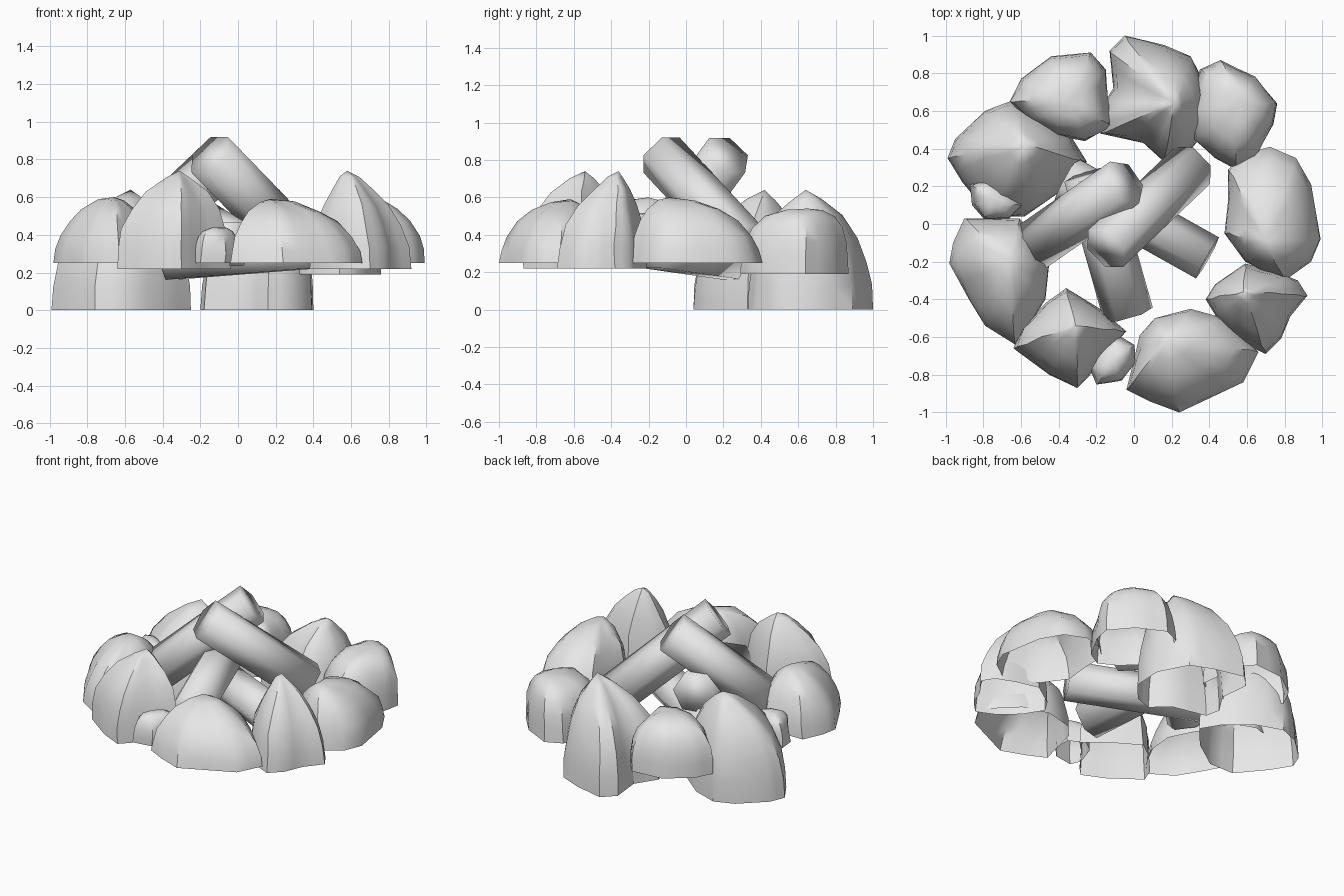
import bpy, bmesh, math
from mathutils import Matrix, Vector, noise

old = bpy.data.objects.get("Cube")
if old:
    bpy.data.objects.remove(old)

GREY = (0.8, 0.8, 0.8, 1)
grey = bpy.data.materials.new("pale_grey")
grey.use_nodes = True
grey.diffuse_color = GREY
grey.node_tree.nodes["Principled BSDF"].inputs["Base Color"].default_value = GREY

# Profiles: (height fraction, width fraction) from the open base to the peak
DOME = [(0, 1), (.25, .99), (.5, .94), (.72, .83), (.88, .64), (.97, .34)]
SLAB = [(0, 1), (.2, .97), (.42, .89), (.65, .74), (.82, .54), (.95, .27)]
BOULDER = [(0, 1), (.2, .98), (.4, .92), (.6, .78), (.78, .54), (.92, .24)]
PEAK = [(0, 1), (.22, .96), (.45, .84), (.65, .65), (.82, .4), (.94, .17)]


def finish(name, bm, angle):
    bmesh.ops.recalc_face_normals(bm, faces=bm.faces)
    mesh = bpy.data.meshes.new(name)
    bm.to_mesh(mesh)
    bm.free()
    mesh.materials.append(grey)
    obj = bpy.data.objects.new(name, mesh)
    bpy.context.collection.objects.link(obj)
    bpy.ops.object.select_all(action='DESELECT')
    obj.select_set(True)
    bpy.context.view_layer.objects.active = obj
    bpy.ops.object.shade_smooth_by_angle(angle=math.radians(angle))


def rock(name, base, peak, profile, outline):
    """Hollow stone, open underneath, whose outline shrinks toward its peak."""
    bm = bmesh.new()
    summit = Vector(peak)
    corners = [Vector((x, y, base)) for x, y in outline]
    foot = []
    for here, after in zip(corners, corners[1:] + corners[:1]):
        foot += [here, (here + after) / 2]
    rings = []
    for height, width in profile:
        ring = []
        for point in foot:
            p = summit.lerp(point, width)
            p.z = base + (summit.z - base) * height
            if height:
                p += noise.noise_vector(p * 8) * .012
            ring.append(bm.verts.new(p))
        rings.append(ring)
    tip = bm.verts.new(summit)
    count = len(foot)
    for s in range(count):
        n = (s + 1) % count
        for low, high in zip(rings, rings[1:]):
            bm.faces.new((low[s], low[n], high[n], high[s]))
        bm.faces.new((rings[-1][s], rings[-1][n], tip))
    finish(name, bm, 40)


def log(name, start, end, radius=.135):
    """Six-sided log between two points, lying on a flat side."""
    start, end = Vector(start), Vector(end)
    axis = end - start
    bm = bmesh.new()
    bmesh.ops.create_cone(bm, cap_ends=True, segments=6, radius1=radius,
                          radius2=radius, depth=axis.length)
    matrix = axis.to_track_quat('Z', 'Y').to_matrix().to_4x4()
    matrix.translation = (start + end) / 2
    bm.transform(matrix @ Matrix.Rotation(math.pi / 6, 4, 'Z'))
    finish(name, bm, 95)


# Stones around the ring
rock("back_right_dome", .19, (-.35, .64, .53), DOME,
     [(-.66, .65), (-.6, .77), (-.44, .89), (-.23, .91), (-.15, .82), (-.14, .68),
      (-.12, .52), (-.26, .44), (-.42, .47), (-.56, .55)])
rock("back_boulder", 0, (.22, .64, .64), BOULDER,
     [(-.05, 1), (.16, .95), (.3, .89), (.4, .7), (.39, .5), (.28, .37), (.16, .33),
      (.05, .43), (-.18, .48), (-.2, .58), (-.11, .72), (-.13, .92)])
rock("back_left_dome", .19, (.57, .65, .54), DOME,
     [(.29, .6), (.35, .82), (.46, .87), (.64, .78), (.76, .64), (.74, .53),
      (.64, .35), (.54, .29), (.43, .35), (.32, .45)])
rock("left_slab", .25, (.7, -.09, .6), SLAB,
     [(.5, .13), (.5, .29), (.59, .37), (.72, .41), (.86, .35), (.94, .21),
      (.99, -.08), (.94, -.2), (.8, -.3), (.59, -.2), (.48, -.05)])
rock("front_left_peak", .22, (.58, -.36, .74), PEAK,
     [(.43, -.32), (.59, -.21), (.75, -.25), (.87, -.3), (.92, -.38), (.83, -.49),
      (.78, -.61), (.7, -.69), (.59, -.64), (.46, -.53), (.38, -.4)])
rock("front_slab", .25, (.17, -.62, .59), SLAB,
     [(-.04, -.88), (0, -.72), (.03, -.59), (.11, -.5), (.3, -.45), (.48, -.5),
      (.66, -.68), (.58, -.84), (.41, -.92), (.24, -1), (.08, -.94)])
rock("front_pebble", .25, (-.1, -.72, .44), DOME,
     [(-.23, -.78), (-.2, -.85), (-.07, -.83), (0, -.74), (0, -.64), (-.1, -.58),
      (-.18, -.64)])
rock("front_right_boulder", .22, (-.31, -.54, .74), BOULDER,
     [(-.64, -.66), (-.6, -.56), (-.47, -.42), (-.36, -.34), (-.18, -.45),
      (-.04, -.57), (-.13, -.66), (-.24, -.81), (-.3, -.87), (-.45, -.8)])
rock("right_slab", .25, (-.66, -.2, .6), SLAB,
     [(-.98, -.21), (-.96, -.1), (-.9, .03), (-.61, .03), (-.53, -.05), (-.45, -.21),
      (-.47, -.4), (-.55, -.53), (-.63, -.64), (-.79, -.54), (-.87, -.41)])
rock("right_pebble", .25, (-.74, .13, .44), DOME,
     [(-.87, .21), (-.79, .23), (-.66, .18), (-.6, .1), (-.66, .03), (-.79, .02),
      (-.86, .1)])
rock("back_right_boulder", 0, (-.57, .42, .64), BOULDER,
     [(-.99, .35), (-.95, .45), (-.79, .6), (-.66, .65), (-.49, .59), (-.33, .46),
      (-.25, .33), (-.38, .18), (-.58, .04), (-.76, .04), (-.91, .22)])

# Stacked logs
log("right_leaning_log", (-.05, .22, .825), (-.54, -.12, .36))
log("left_leaning_log", (-.15, -.13, .825), (.31, .31, .35))
log("front_log", (-.24, .26, .48), (-.03, -.48, .35))
log("lying_log", (-.36, .24, .27), (.39, -.18, .33), .125)
